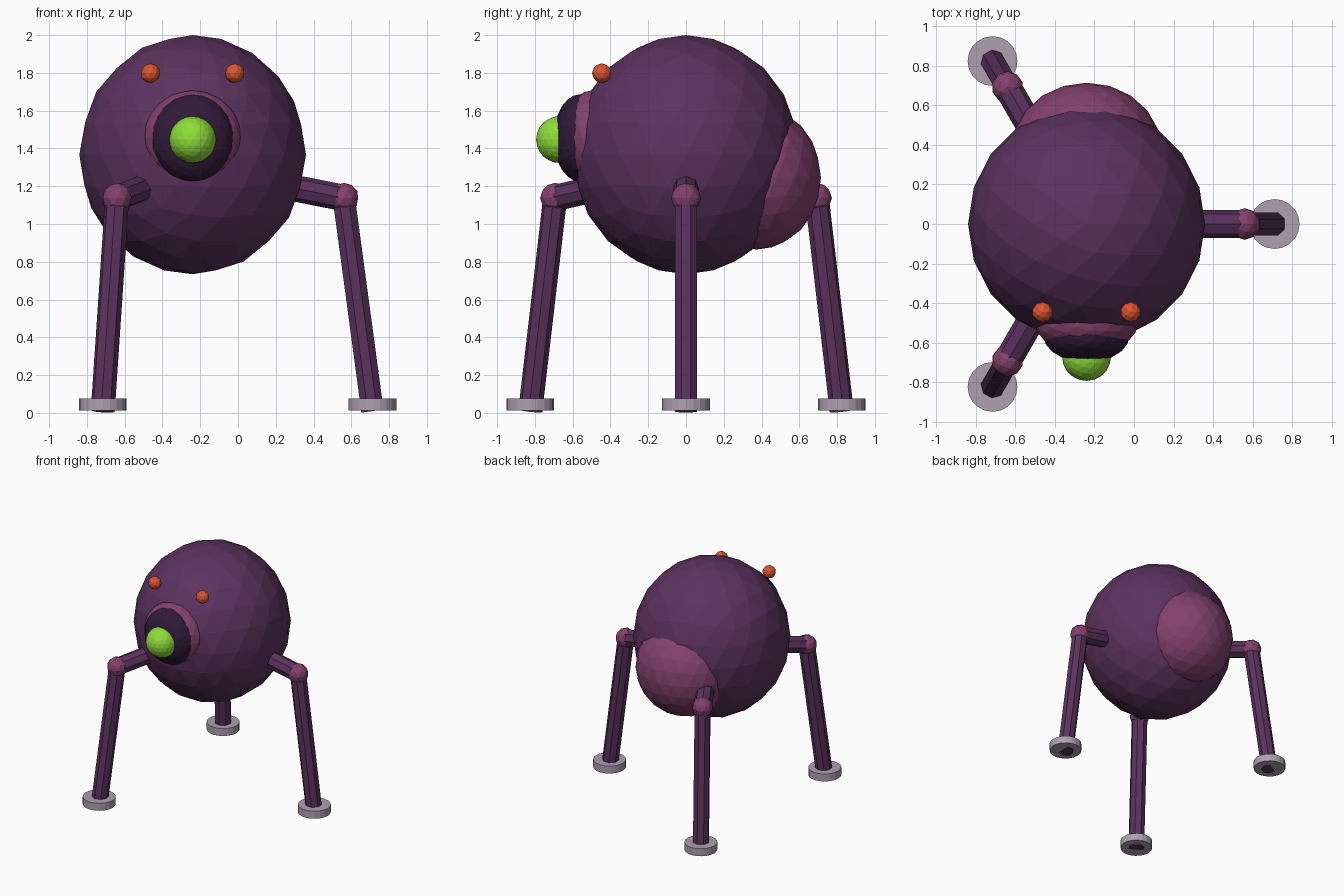
import bpy, math
from mathutils import Vector, Matrix

if "Cube" in bpy.data.objects:
    bpy.data.objects.remove(bpy.data.objects["Cube"])

CX = -0.24  # body axis


def material(name, rgb):
    m = bpy.data.materials.new(name)
    m.diffuse_color = (*rgb, 1)
    m.use_nodes = True
    m.node_tree.nodes["Principled BSDF"].inputs["Base Color"].default_value = m.diffuse_color
    return m


PURPLE = material("purple", (0.105, 0.032, 0.112))
PINK = material("pink", (0.23, 0.052, 0.155))
DARK = material("dark", (0.03, 0.010, 0.04))
GREEN = material("green", (0.27, 0.72, 0.042))
ORANGE = material("orange", (0.74, 0.09, 0.03))
PAD = material("pad", (0.43, 0.35, 0.45))


def ball(name, loc, size, mat, subdivisions=3):
    bpy.ops.mesh.primitive_ico_sphere_add(subdivisions=subdivisions, radius=1, location=loc)
    ob = bpy.context.object
    ob.name = name
    ob.scale = size
    ob.data.materials.append(mat)
    return ob


def rod(name, a, b, radius, mat, sides, turn=0.0):
    a, b = Vector(a), Vector(b)
    bpy.ops.mesh.primitive_cylinder_add(vertices=sides, radius=radius, depth=(b - a).length)
    ob = bpy.context.object
    ob.name = name
    ob.data.transform(Matrix.Rotation(turn, 4, 'Z'))
    ob.rotation_euler = (b - a).to_track_quat('Z', 'Y').to_euler()
    ob.location = (a + b) / 2
    ob.data.materials.append(mat)
    return ob


# Body and rear bulge
ball("body", (CX, 0, 1.367), (0.6, 0.6, 0.633), PURPLE)
ball("rear_bulge", (CX, 0.375, 1.245), (0.38, 0.34, 0.38), PINK)

# Snout: collar, dark socket and green eye
ball("snout_collar", (CX, -0.50, 1.457), (0.26, 0.16, 0.25), PINK)
ball("snout_socket", (CX, -0.565, 1.455), (0.218, 0.135, 0.231), DARK)
ball("main_eye", (CX, -0.67, 1.447), (0.124, 0.124, 0.124), GREEN)

# Small upper eyes
for side, label in ((-1, "left"), (1, "right")):
    ball(f"small_eye_{label}", (CX + side * 0.223, -0.446, 1.798), (0.052,) * 3, ORANGE, 2)

# Three legs around the body
for i, label in enumerate(("right", "rear_left", "front_left")):
    ang = math.radians(120 * i)

    def at(r, z):
        return (CX + r * math.cos(ang), r * math.sin(ang), z)

    rod(f"upper_leg_{label}", at(0.42, 1.213), at(0.8, 1.138), 0.07, PURPLE, 8)
    ball(f"knee_{label}", at(0.8, 1.138), (0.08,) * 3, PINK, 2)
    rod(f"lower_leg_{label}", at(0.8, 1.138), at(0.952, 0.0095), 0.064, PURPLE, 8, math.pi / 8)
    rod(f"foot_pad_{label}", at(0.952, 0.013), at(0.952, 0.076), 0.126, PAD, 20)
